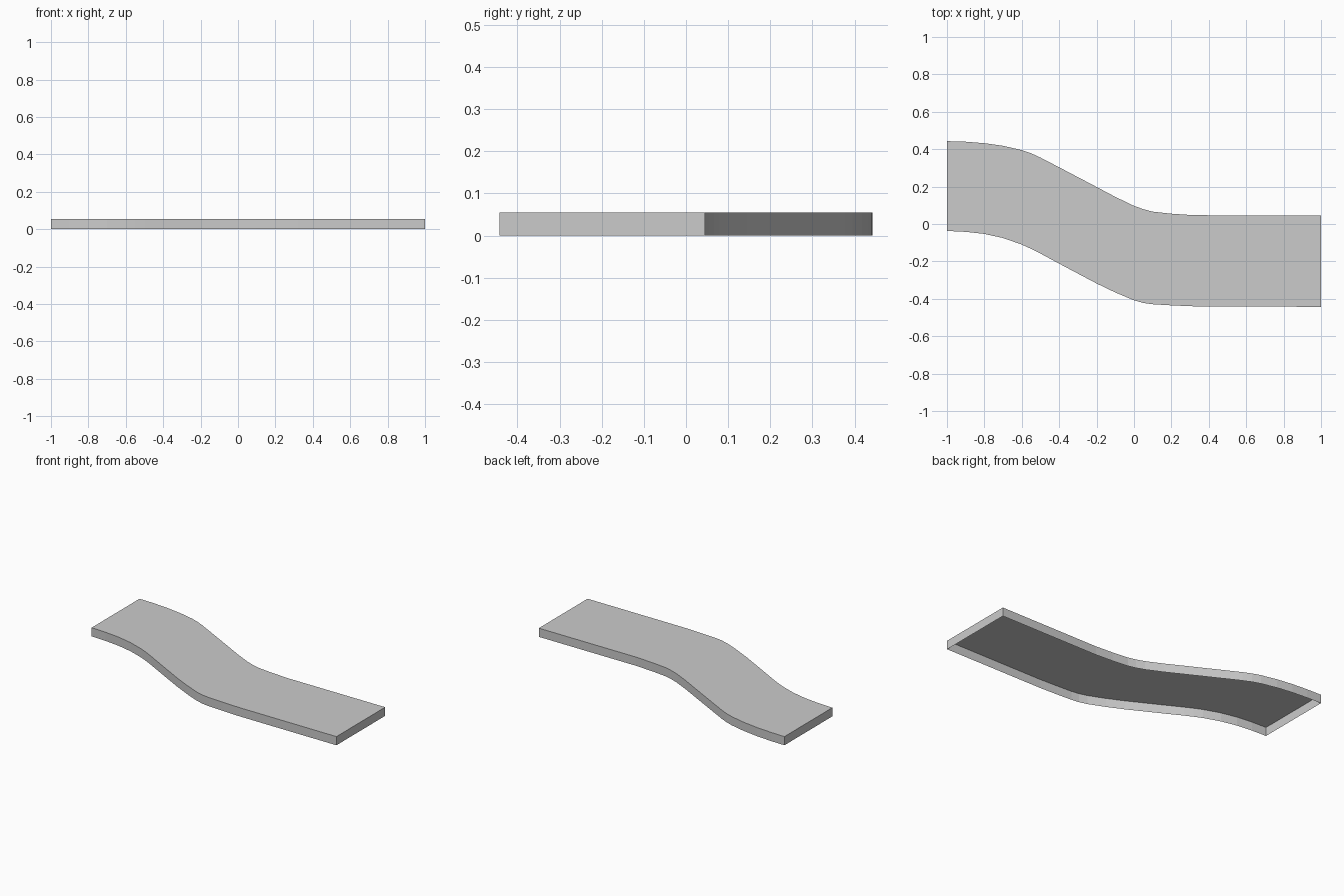
import bpy, bmesh

if "Cube" in bpy.data.objects:
    bpy.data.objects.remove(bpy.data.objects["Cube"])

HEIGHT = 0.055

# Plan-view edges of the winding slab, left to right
back = [(-1, .443), (-.9, .44), (-.8, .432), (-.7, .418), (-.6, .395), (-.55, .378),
        (-.5, .355), (-.4, .303), (-.2, .198), (-.1, .145), (0, .097), (.05, .079),
        (.1, .066), (.2, .055), (.32, .047), (1, .045)]
front = [(-1, -.037), (-.9, -.042), (-.8, -.053), (-.7, -.075), (-.6, -.11), (-.55, -.133),
         (-.5, -.158), (-.4, -.212), (-.2, -.318), (-.1, -.366), (0, -.408), (.05, -.422),
         (.1, -.429), (.2, -.435), (.32, -.44), (1, -.443)]

bm = bmesh.new()
top_back = [bm.verts.new((x, y, HEIGHT)) for x, y in back]
top_front = [bm.verts.new((x, y, HEIGHT)) for x, y in front]

# Top deck as a strip of quads
for i in range(len(back) - 1):
    bm.faces.new((top_front[i], top_front[i + 1], top_back[i + 1], top_back[i]))

# Skirt walls around the rim, open underneath
rim = [e for e in bm.edges if e.is_boundary]
skirt = bmesh.ops.extrude_edge_only(bm, edges=rim)
for v in skirt["geom"]:
    if isinstance(v, bmesh.types.BMVert):
        v.co.z = 0
bmesh.ops.recalc_face_normals(bm, faces=bm.faces)
if max(bm.faces, key=lambda f: abs(f.normal.z)).normal.z < 0:
    bmesh.ops.reverse_faces(bm, faces=bm.faces)

mesh = bpy.data.meshes.new("curved_path_slab")
bm.to_mesh(mesh)
bm.free()
slab = bpy.data.objects.new("curved_path_slab", mesh)
bpy.context.collection.objects.link(slab)
